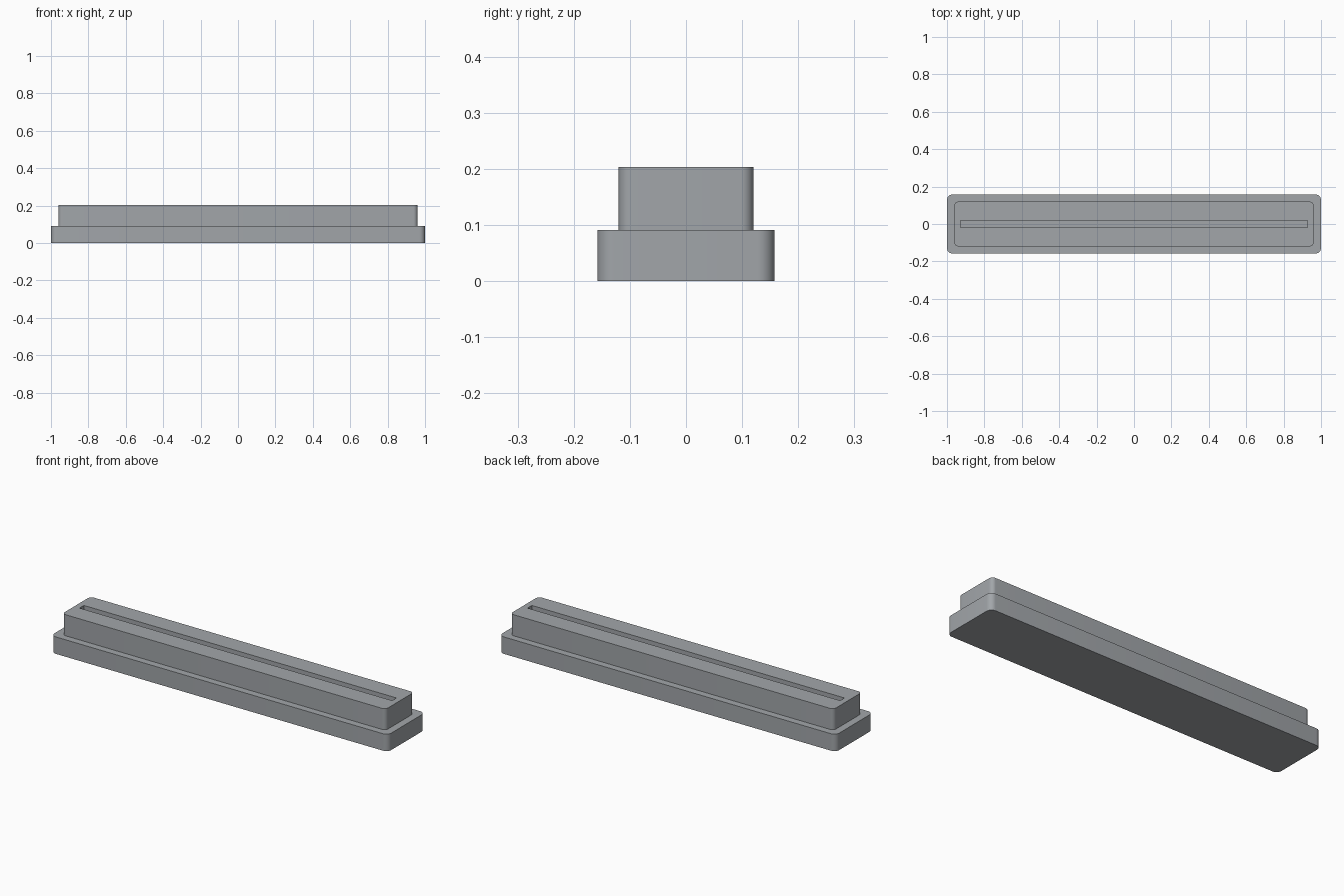
import bpy, bmesh, math

if "Cube" in bpy.data.objects:
    bpy.data.objects.remove(bpy.data.objects["Cube"])

grey = bpy.data.materials.new("plastic_grey")
grey.diffuse_color = (0.36, 0.38, 0.40, 1)
grey.use_nodes = True
grey.node_tree.nodes["Principled BSDF"].inputs["Base Color"].default_value = grey.diffuse_color


def rounded_block(name, hx, hy, z0, z1, radius, steps=8):
    """Upright block with rounded vertical corners."""
    bm = bmesh.new()
    ring = []
    for i, (sx, sy) in enumerate([(1, 1), (-1, 1), (-1, -1), (1, -1)]):
        for k in range(steps + 1):
            a = math.pi / 2 * (i + k / steps)
            ring.append(bm.verts.new((sx * (hx - radius) + radius * math.cos(a),
                                      sy * (hy - radius) + radius * math.sin(a), z0)))
    face = bm.faces.new(ring)
    out = bmesh.ops.extrude_face_region(bm, geom=[face])
    top = [v for v in out["geom"] if isinstance(v, bmesh.types.BMVert)]
    bmesh.ops.translate(bm, verts=top, vec=(0, 0, z1 - z0))
    bmesh.ops.recalc_face_normals(bm, faces=bm.faces)
    mesh = bpy.data.meshes.new(name)
    bm.to_mesh(mesh)
    bm.free()
    mesh.materials.append(grey)
    obj = bpy.data.objects.new(name, mesh)
    bpy.context.collection.objects.link(obj)
    return obj


def smooth(obj):
    bpy.ops.object.select_all(action='DESELECT')
    obj.select_set(True)
    bpy.context.view_layer.objects.active = obj
    bpy.ops.object.shade_smooth_by_angle(angle=math.radians(30))


# Wide base and narrower upper body
base = rounded_block("base", 1.0, 0.158, 0, 0.091, 0.03)
body = rounded_block("upper_body", 0.96, 0.12, 0.091, 0.204, 0.022)

# Long narrow slot cut into the top of the body
bpy.ops.mesh.primitive_cube_add(size=1, location=(0, 0, 0.204))
cutter = bpy.context.object
cutter.name = "slot_cutter"
cutter.scale = (1.856, 0.037, 0.18)
cutter.data.materials.append(grey)
cutter.hide_render = True
cutter.hide_set(True)
cut = body.modifiers.new("slot", 'BOOLEAN')
cut.operation = 'DIFFERENCE'
cut.solver = 'EXACT'
cut.object = cutter
bpy.context.view_layer.objects.active = body
bpy.ops.object.modifier_apply(modifier=cut.name)
bpy.data.objects.remove(cutter)

smooth(base)
smooth(body)
